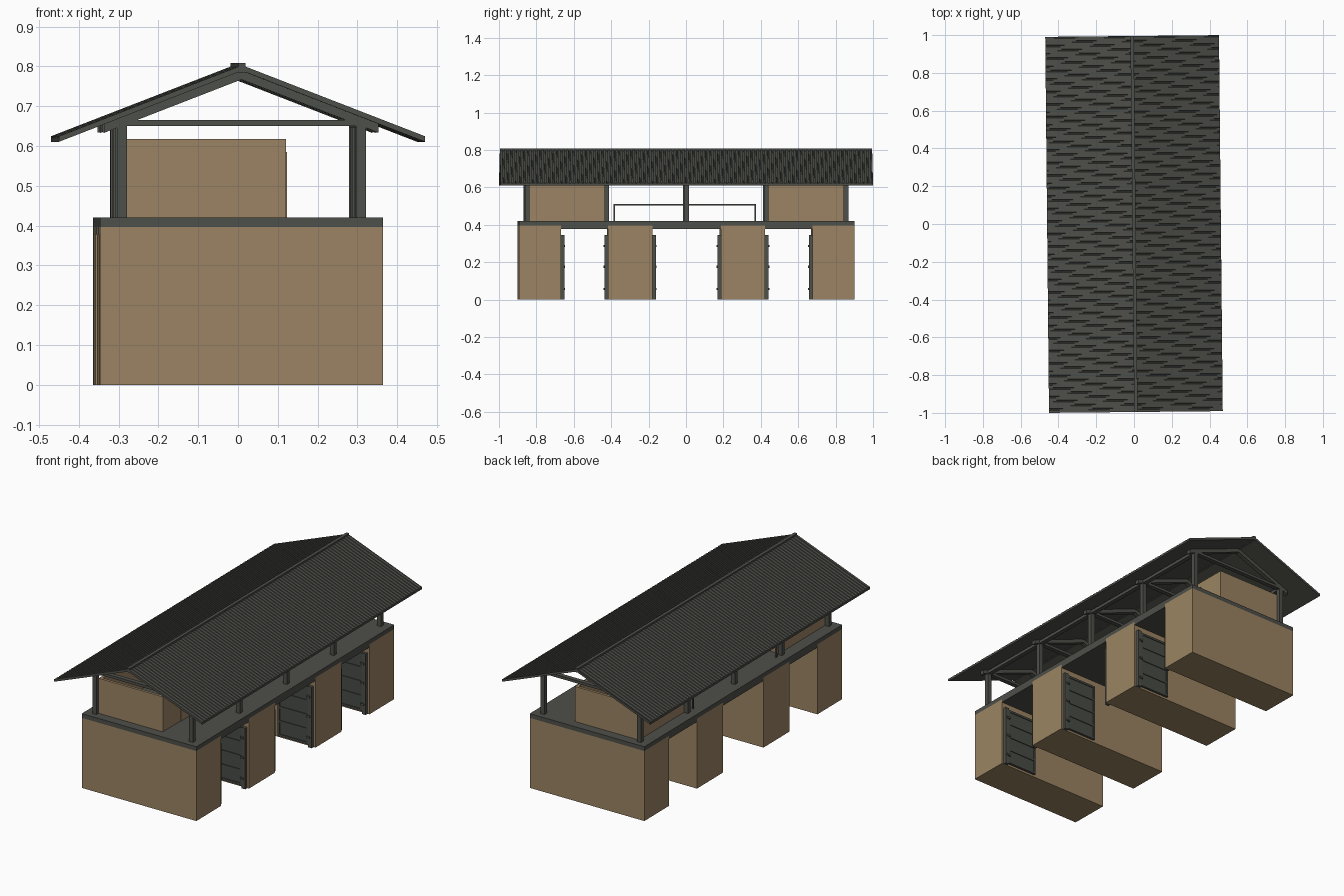
import bpy, math

if "Cube" in bpy.data.objects:
    bpy.data.objects.remove(bpy.data.objects["Cube"])

TURN = 0.01  # the whole building is turned very slightly about z


def material(name, rgb):
    m = bpy.data.materials.new(name)
    m.diffuse_color = (*rgb, 1)
    m.use_nodes = True
    m.node_tree.nodes["Principled BSDF"].inputs["Base Color"].default_value = m.diffuse_color
    return m


TAN = material("tan_wall", (0.328, 0.231, 0.125))
DARK = material("dark_grey", (0.076, 0.079, 0.067))
DOOR = material("door_grey", (0.066, 0.071, 0.061))


def mesh_object(name, verts, faces, mat):
    me = bpy.data.meshes.new(name)
    me.from_pydata(verts, [], faces)
    me.materials.append(mat)
    ob = bpy.data.objects.new(name, me)
    ob.rotation_euler.z = TURN
    bpy.context.collection.objects.link(ob)
    return ob


def boxes(name, spans, mat):
    """One object from (x0, x1, y0, y1, z0, z1) spans."""
    verts, faces = [], []
    quads = [(0, 2, 3, 1), (4, 5, 7, 6), (0, 1, 5, 4), (2, 6, 7, 3), (0, 4, 6, 2), (1, 3, 7, 5)]
    for x0, x1, y0, y1, z0, z1 in spans:
        b = len(verts)
        verts += [(x, y, z) for z in (z0, z1) for y in (y0, y1) for x in (x0, x1)]
        faces += [tuple(b + i for i in q) for q in quads]
    return mesh_object(name, verts, faces, mat)


def extrude_y(name, profile, ys, mat):
    """Extrude an xz profile (counter-clockwise seen from the front) over y ranges."""
    verts, faces, n = [], [], len(profile)
    for y0, y1 in ys:
        b = len(verts)
        verts += [(x, y, z) for y in (y0, y1) for x, z in profile]
        faces.append(tuple(b + i for i in range(n)))
        faces.append(tuple(b + n + i for i in reversed(range(n))))
        faces += [(b + (i + 1) % n, b + i, b + n + i, b + n + (i + 1) % n) for i in range(n)]
    return mesh_object(name, verts, faces, mat)


W, L = 0.356, 0.897
BLOCKS = [(-L, -0.672), (-0.42, -0.183), (0.183, 0.42), (0.672, L)]

# Ground floor blocks
for i, (y0, y1) in enumerate(BLOCKS):
    boxes(f"ground_block_{i + 1}", [(-W, W, y0, y1, 0, 0.396)], TAN)

# Floor slab with lowered ceilings over the passages
boxes("floor_slab", [(-W, W, -L, L, 0.396, 0.42)], DARK)
boxes("passage_ceiling", [(-W, W, BLOCKS[i][1], BLOCKS[i + 1][0], 0.378, 0.397)
                          for i in range(3)], DARK)


# Doors on both sides of each passage
def door(name, y, s):
    def span(x0, x1, d0, d1, z0, z1):
        a, b = sorted((y + s * d0, y + s * d1))
        return (x0, x1, a, b, z0, z1)
    boxes(name + "_leaf", [span(0.13, 0.32, 0, 0.009, 0.012, 0.34)], DOOR)
    rails = [span(0.13, 0.32, 0.008, 0.013, z, z + 0.012) for z in (0.012, 0.09, 0.17, 0.25, 0.328)]
    rails += [span(x, x + 0.012, 0.008, 0.013, 0.012, 0.34) for x in (0.13, 0.308)]
    boxes(name + "_battens", rails, DOOR)
    boxes(name + "_jamb", [span(0.322, 0.345, 0, 0.018, 0, 0.345)], DARK)
    boxes(name + "_hinges", [span(0.315, 0.335, 0.015, 0.023, z, z + 0.012)
                             for z in (0.05, 0.17, 0.28)], DARK)


for i in range(3):
    door(f"passage_{i + 1}_front_door", BLOCKS[i][1], 1)
    door(f"passage_{i + 1}_rear_door", BLOCKS[i + 1][0], -1)

# Upper rooms, open at the top, with plain doors facing the gallery
X0, X1, T = -0.287, 0.112, 0.015
for s, label in ((-1, "front"), (1, "rear")):
    y0, y1 = sorted((s * 0.425, s * 0.845))
    boxes(f"{label}_room_walls", [
        (X0, X1, y0, y0 + T, 0.42, 0.618), (X0, X1, y1 - T, y1, 0.42, 0.618),
        (X0, X0 + T, y0 + T, y1 - T, 0.42, 0.618), (X1 - T, X1, y0 + T, y1 - T, 0.42, 0.618)], TAN)
    d0, d1 = sorted((s * 0.592, s * 0.685))
    boxes(f"{label}_room_door", [(X1, X1 + 0.004, d0, d1, 0.42, 0.585)], TAN)

# Posts, wall plates and tie beams
FRAMES = [-0.852, -0.426, 0, 0.426, 0.852]
R = 0.0125
boxes("posts", [(x - R, x + R, y - R, y + R, 0.42, 0.65)
                for x in (-0.3, 0.3) for y in FRAMES], DARK)
boxes("wall_plates", [(x - R, x + R, -0.865, 0.865, 0.646, 0.664) for x in (-0.3, 0.3)], DARK)
boxes("tie_beams", [(-0.29, 0.29, y - R, y + R, 0.65, 0.665) for y in FRAMES], DARK)

# Rafters
SLOPE = 0.388


def gable(top, bottom, half):
    return [(-half, bottom - SLOPE * half), (0, bottom), (half, bottom - SLOPE * half),
            (half, top - SLOPE * half), (0, top), (-half, top - SLOPE * half)]


extrude_y("rafters", gable(0.79, 0.767, 0.345), [(y - R, y + R) for y in FRAMES], DARK)

# Gallery railing between the rooms
boxes("railing", [(-0.304, -0.296, -0.385, 0.378, 0.502, 0.51)] +
      [(-0.304, -0.296, y, y + 0.008, 0.42, 0.503) for y in (-0.385, 0.37)], DARK)

# Roof sheets with ribs running down the slope
HALF, END, RIBS = 0.46, 0.9953, 90
pitch = 2 * END / RIBS
section = []
for i in range(RIBS):
    y = -END + i * pitch
    section += [(y, 0.004), (y + pitch * 0.6, 0.004), (y + pitch * 0.65, 0), (y + pitch * 0.95, 0)]
section.append((END, 0.004))
for s, label in ((-1, "left"), (1, "right")):
    verts, faces = [], []
    for y, h in section:
        for x in (0, HALF):
            z = 0.799 - SLOPE * x
            verts += [(s * x, y, z + h), (s * x, y, z - 0.01)]
    for i in range(len(section) - 1):
        a, b = 4 * i, 4 * i + 4
        faces += [(a, a + 2, b + 2, b), (a + 1, b + 1, b + 3, a + 3),
                  (a + 2, a + 3, b + 3, b + 2), (a, b, b + 1, a + 1)]
    e = 4 * (len(section) - 1)
    faces += [(0, 1, 3, 2), (e, e + 2, e + 3, e + 1)]
    if s < 0:
        faces = [f[::-1] for f in faces]
    mesh_object(f"{label}_roof_sheet", verts, faces, DARK)

# Ridge cap
extrude_y("ridge_cap", [(-0.009, 0.785), (0.009, 0.785), (0.009, 0.808), (-0.009, 0.808)],
          [(-END, END)], DARK)
